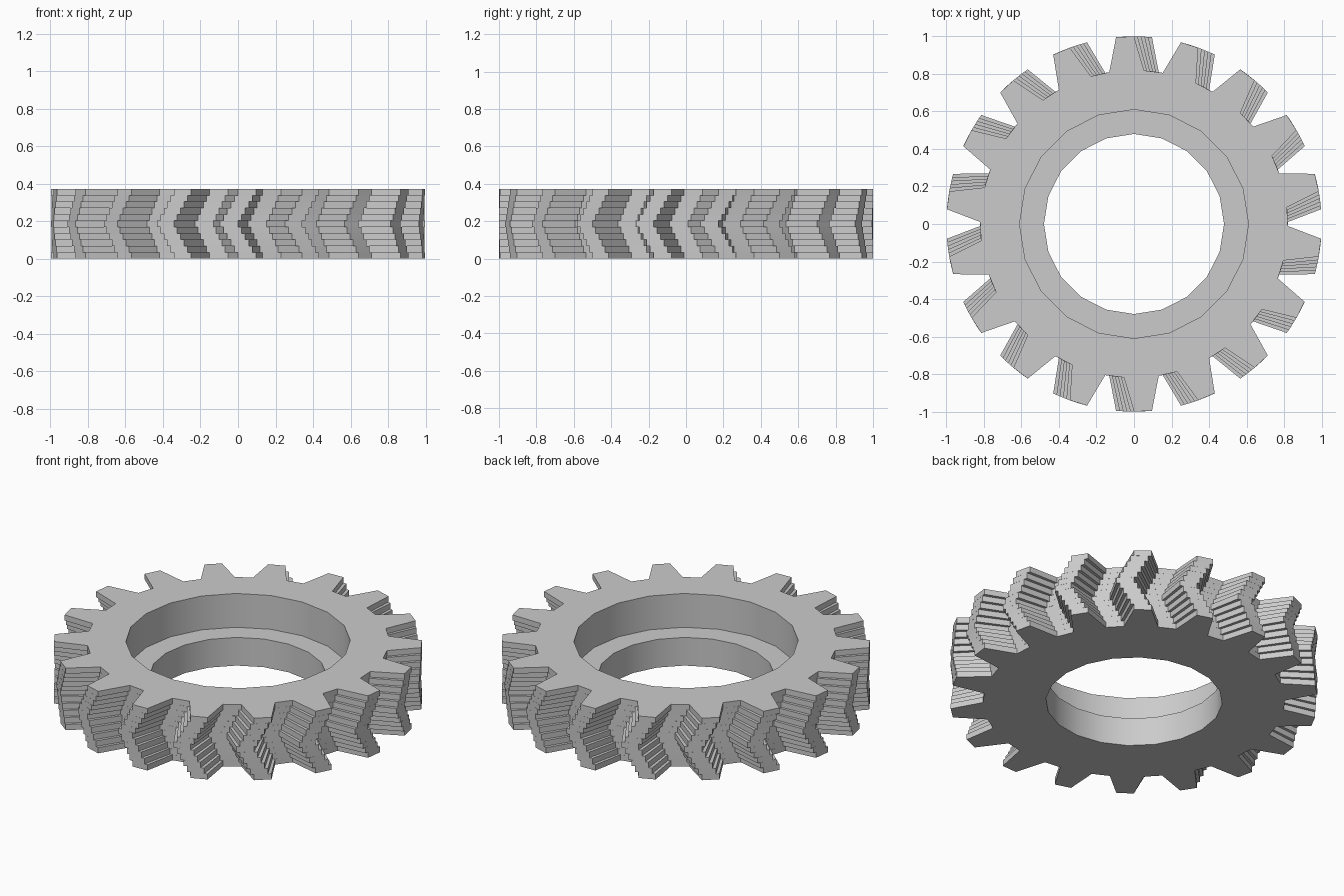
import bpy
import bmesh
from math import sin, cos, radians

cube = bpy.data.objects.get("Cube")
if cube:
    bpy.data.objects.remove(cube, do_unlink=True)

TEETH, LAYERS, HEIGHT = 18, 11, 0.372
TIP_R, ROOT_R = 1.0, 0.82
TIP_HALF, ROOT_HALF = 2.75, 6.5      # half widths of a tooth in degrees
SWING = 2.75                         # twist at the ends, opposite in the middle
BORE_SIDES, BORE_R, RECESS_R = 20, 0.48, 0.61
LEDGE_Z = HEIGHT * 5 / LAYERS

bm = bmesh.new()


def polar_ring(points, z):
    """Closed loop of vertices from (radius, degrees) pairs."""
    return [bm.verts.new((r * cos(radians(a)), r * sin(radians(a)), z)) for r, a in points]


def gear_ring(twist, z):
    tooth = ((ROOT_R, -ROOT_HALF), (TIP_R, -TIP_HALF), (TIP_R, TIP_HALF), (ROOT_R, ROOT_HALF))
    return polar_ring([(r, 90 + twist + a + t * 360 / TEETH)
                       for t in range(TEETH) for r, a in tooth], z)


def bore_ring(radius, z):
    return polar_ring([(radius, 90 + i * 360 / BORE_SIDES) for i in range(BORE_SIDES)], z)


def bridge(lower, upper, smooth=False):
    n = len(lower)
    for i in range(n):
        j = (i + 1) % n
        face = bm.faces.new((lower[i], lower[j], upper[j], upper[i]))
        face.smooth = smooth


def cap(outer, inner, direction):
    edges = []
    for ring in (outer, inner):
        edges += [bm.edges.get((ring[i - 1], ring[i])) for i in range(len(ring))]
    bmesh.ops.triangle_fill(bm, edges=edges, use_beauty=True, normal=(0, 0, direction))


# Toothed rim: thin layers that twist one way and back
rings = []
middle = LAYERS // 2
for i in range(LAYERS):
    twist = SWING * (2 * abs(i - middle) / middle - 1)
    rings += [gear_ring(twist, HEIGHT * k / LAYERS) for k in (i, i + 1)]
for lower, upper in zip(rings, rings[1:]):
    bridge(lower, upper)

# Stepped bore: wide recess above, narrow hole below
recess_top = bore_ring(RECESS_R, HEIGHT)
recess_floor = bore_ring(RECESS_R, LEDGE_Z)
hole_top = bore_ring(BORE_R, LEDGE_Z)
hole_bottom = bore_ring(BORE_R, 0)
bridge(recess_top, recess_floor, smooth=True)
bridge(recess_floor, hole_top)
bridge(hole_top, hole_bottom, smooth=True)

# Flat end faces
cap(rings[-1], recess_top, 1)
cap(rings[0], hole_bottom, -1)
bmesh.ops.recalc_face_normals(bm, faces=bm.faces[:])

mesh = bpy.data.meshes.new("herringbone_gear")
bm.to_mesh(mesh)
bm.free()
gear = bpy.data.objects.new("herringbone_gear", mesh)
bpy.context.collection.objects.link(gear)

# Plain grey
grey = bpy.data.materials.new("light_grey")
grey.use_nodes = True
colour = (0.6, 0.6, 0.6, 1)
grey.diffuse_color = colour
grey.node_tree.nodes["Principled BSDF"].inputs["Base Color"].default_value = colour
mesh.materials.append(grey)
